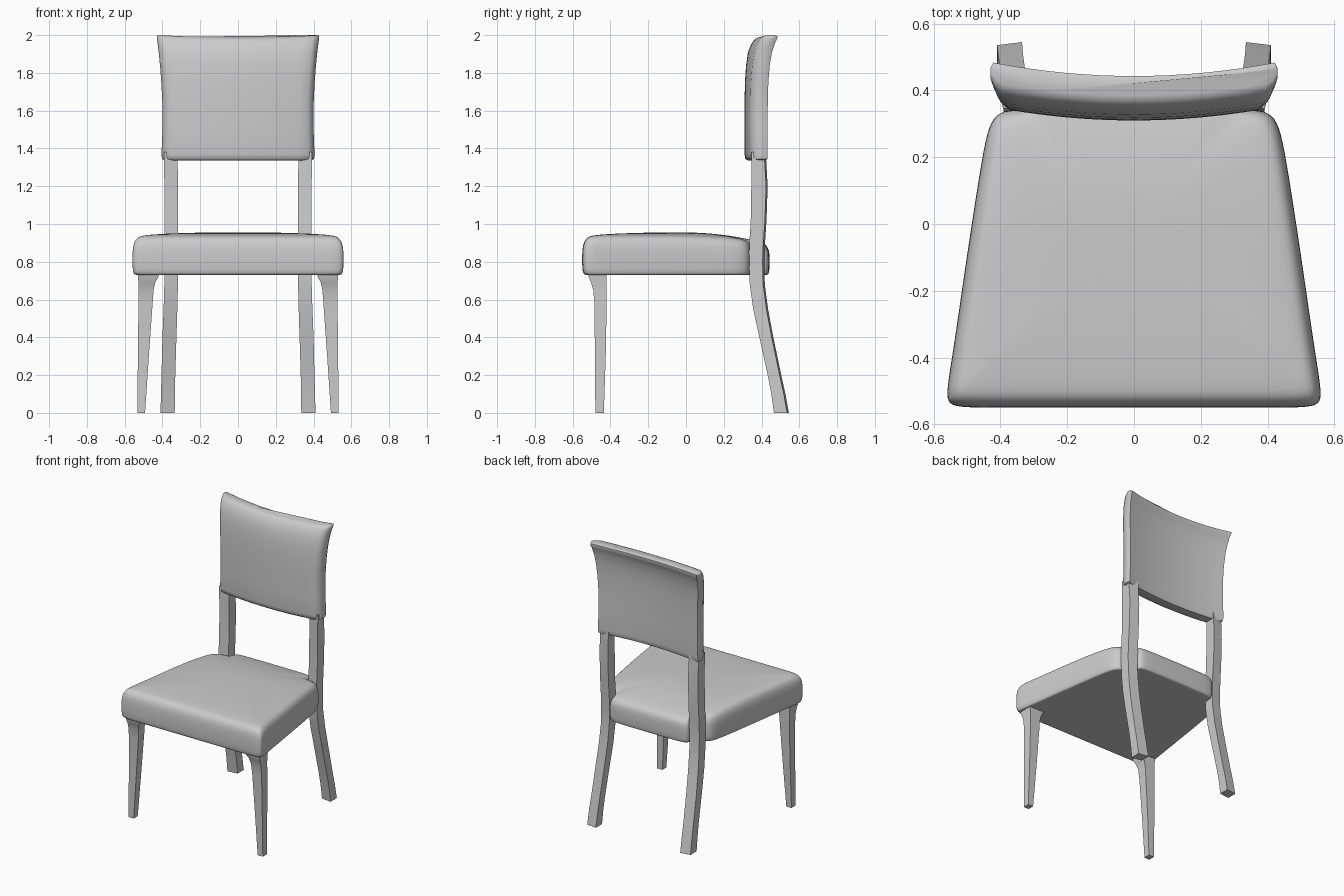
import bpy, bmesh, math

if "Cube" in bpy.data.objects:
    bpy.data.objects.remove(bpy.data.objects["Cube"], do_unlink=True)

grey = bpy.data.materials.new("soft grey")
grey.use_nodes = True
grey.diffuse_color = (0.6, 0.6, 0.6, 1)
bsdf = grey.node_tree.nodes["Principled BSDF"]
bsdf.inputs["Base Color"].default_value = (0.6, 0.6, 0.6, 1)
bsdf.inputs["Roughness"].default_value = 0.7


def loft(name, rings, angle, subdivide=0):
    """Skin a stack of closed rings, cap both ends and shade by angle."""
    bm = bmesh.new()
    rows = [[bm.verts.new(p) for p in ring] for ring in rings]
    n = len(rows[0])
    for low, high in zip(rows, rows[1:]):
        for i in range(n):
            j = (i + 1) % n
            bm.faces.new((low[i], low[j], high[j], high[i]))
    bm.faces.new(rows[0][::-1])
    bm.faces.new(rows[-1])
    bmesh.ops.recalc_face_normals(bm, faces=bm.faces[:])
    mesh = bpy.data.meshes.new(name)
    bm.to_mesh(mesh)
    bm.free()
    mesh.materials.append(grey)
    obj = bpy.data.objects.new(name, mesh)
    bpy.context.collection.objects.link(obj)
    if subdivide:
        mod = obj.modifiers.new("Soften", "SUBSURF")
        mod.levels = mod.render_levels = subdivide
    bpy.ops.object.select_all(action="DESELECT")
    obj.select_set(True)
    bpy.context.view_layer.objects.active = obj
    bpy.ops.object.shade_smooth_by_angle(angle=math.radians(angle))
    return obj


# Seat cushion: tapered outline with rear notches around the back legs
half = [(0.2, -0.55), (0.4, -0.55), (0.53, -0.55), (0.56, -0.535), (0.56, -0.49),
        (0.54, -0.37), (0.51, -0.16), (0.48, 0.04), (0.45, 0.23), (0.43, 0.31),
        (0.395, 0.34), (0.33, 0.345), (0.315, 0.36), (0.315, 0.42), (0.295, 0.44),
        (0.15, 0.443)]
outline = half + [(0, 0.443)] + [(-x, y) for x, y in reversed(half)] + [(0, -0.55)]
levels = [(0.73, 0.4), (0.73, 0.93), (0.73, 0.975), (0.74, 0.992), (0.775, 1.0),
          (0.86, 1.0), (0.905, 0.985), (0.93, 0.95), (0.94, 0.9), (0.947, 0.75),
          (0.953, 0.5), (0.956, 0.2)]


def seat_height(z, y):
    lift = max(0, (z - 0.8) / 0.15)
    return z - 0.04 * lift * max(0, y / 0.4) ** 2


loft("seat_cushion",
     [[(x * s, y * s, seat_height(z, y * s)) for x, y in outline] for z, s in levels],
     60, 2)


# Backrest: curved padded panel, flaring out and back towards the top
def panel_ring(z, front, back, width, sag=0):
    steps = [i / 8 - 1 for i in range(17)]
    depth = back - front
    pts = [(t * 0.92 * width, front) for t in steps]
    pts += [(0.97 * width, front + 0.15 * depth), (width, front + 0.45 * depth),
            (width, front + 0.75 * depth)]
    pts += [(-t * 0.98 * width, back) for t in steps]
    pts += [(-width, front + 0.75 * depth), (-width, front + 0.45 * depth),
            (-0.97 * width, front + 0.15 * depth)]
    return [(x, y + 0.04 * (x / 0.42) ** 2, z - sag * (1 - (x / width) ** 2))
            for x, y in pts]


sections = [(1.337, 0.325, 0.39, 0.39), (1.345, 0.314, 0.395, 0.403),
            (1.37, 0.31, 0.397, 0.405), (1.5, 0.31, 0.397, 0.4),
            (1.65, 0.31, 0.398, 0.401), (1.75, 0.312, 0.4, 0.406),
            (1.84, 0.318, 0.406, 0.413), (1.91, 0.328, 0.417, 0.42),
            (1.96, 0.343, 0.432, 0.426), (1.982, 0.357, 0.443, 0.43),
            (1.994, 0.368, 0.443, 0.43), (2.0, 0.385, 0.432, 0.427)]
loft("backrest", [panel_ring(*s, sag=0.012 if s[0] > 1.95 else 0) for s in sections], 45)


# Legs: rectangular sections as (z, inner x, outer x, front y, back y)
def leg(name, side, rows, twist=0):
    rings = []
    for z, inner, outer, front, back in rows:
        mid = (inner + outer) / 2
        corners = [(inner, front), (outer, front), (outer, back), (inner, back)]
        rings.append([(side * x, y - twist * (x - mid), z) for x, y in corners])
    loft(name, rings, 35)


front_rows = [(0, 0.492, 0.533, -0.48, -0.435), (0.3, 0.472, 0.53, -0.482, -0.425),
              (0.58, 0.452, 0.527, -0.485, -0.42), (0.65, 0.447, 0.526, -0.491, -0.42),
              (0.69, 0.438, 0.527, -0.503, -0.42), (0.72, 0.422, 0.53, -0.515, -0.42),
              (0.76, 0.42, 0.53, -0.517, -0.42)]
back_rows = [(0, 0.335, 0.41, 0.47, 0.54), (0.1, 0.334, 0.408, 0.456, 0.522),
             (0.2, 0.332, 0.405, 0.437, 0.5), (0.4, 0.326, 0.4, 0.393, 0.458),
             (0.55, 0.321, 0.394, 0.36, 0.43), (0.68, 0.318, 0.39, 0.342, 0.413),
             (0.8, 0.317, 0.39, 0.338, 0.41), (0.9, 0.317, 0.39, 0.34, 0.414),
             (1.02, 0.318, 0.39, 0.347, 0.422), (1.2, 0.318, 0.39, 0.35, 0.428),
             (1.38, 0.32, 0.392, 0.35, 0.418)]
for label, side in (("left", 1), ("right", -1)):
    leg("front_leg_" + label, side, front_rows)
    leg("back_leg_" + label, side, back_rows, 0.12)
